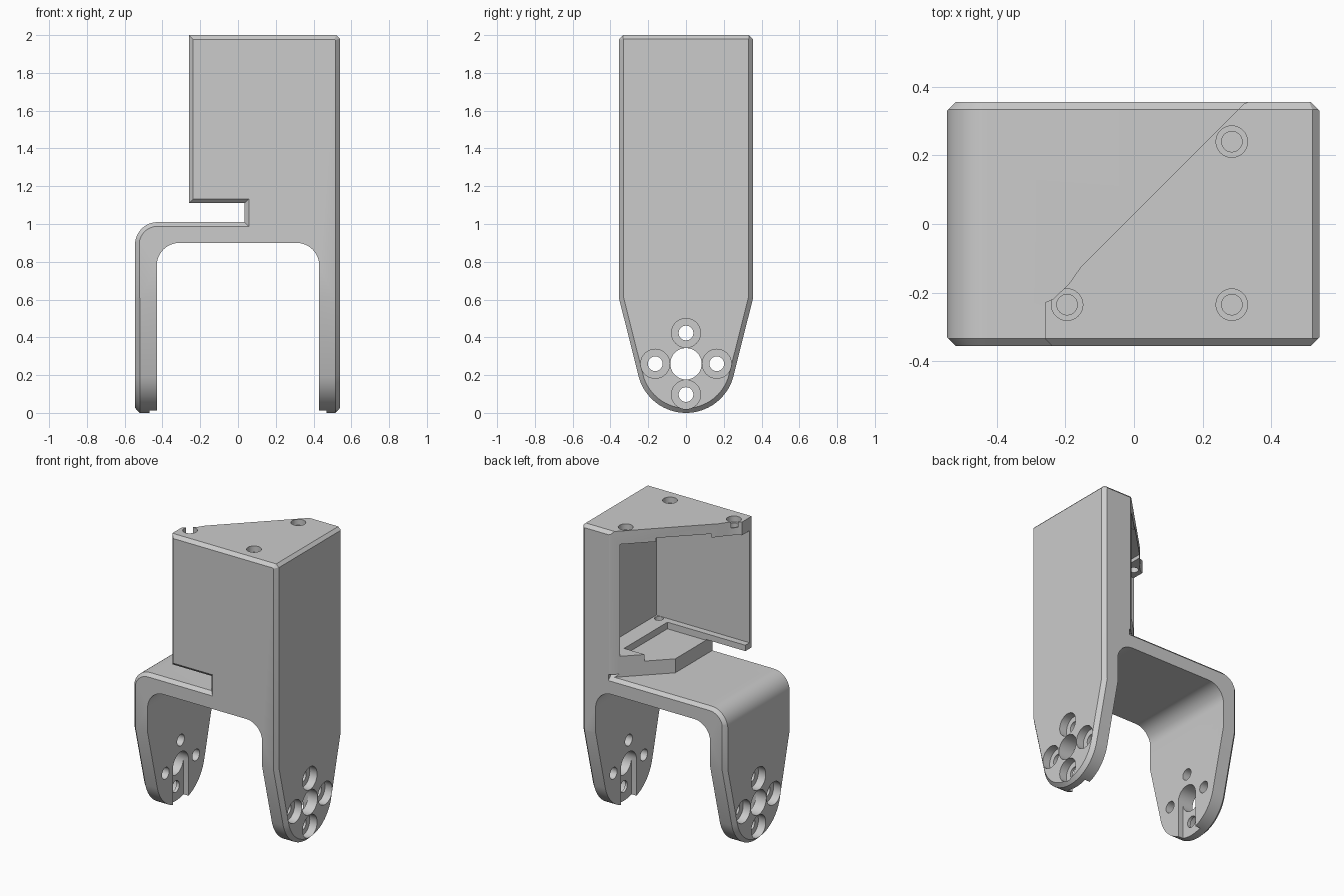
import bpy, bmesh
from math import cos, sin, pi, radians
from mathutils import Vector

if "Cube" in bpy.data.objects:
    bpy.data.objects.remove(bpy.data.objects["Cube"])


def inset(pts, d):
    """Mitred inward offset of a counter-clockwise outline."""
    out = []
    for i, p in enumerate(pts):
        p, a, b = Vector(p), Vector(pts[i - 1]), Vector(pts[(i + 1) % len(pts)])
        e1, e2 = (p - a).normalized(), (b - p).normalized()
        n1, n2 = Vector((-e1.y, e1.x)), Vector((-e2.y, e2.x))
        out.append(tuple(p + (n1 + n2) * d / (1 + n1.dot(n2))))
    return out


def prism(name, pts, axis, lo, hi, chamfer=0):
    """Extrude an outline along an axis, optionally chamfering both ends."""
    place = {'x': lambda u, v, h: (h, u, v),
             'y': lambda u, v, h: (u, h, v),
             'z': lambda u, v, h: (u, v, h)}[axis]
    if chamfer:
        small = inset(pts, chamfer)
        layers = [(small, lo), (pts, lo + chamfer), (pts, hi - chamfer), (small, hi)]
    else:
        layers = [(pts, lo), (pts, hi)]
    bm = bmesh.new()
    rings = [[bm.verts.new(place(u, v, h)) for u, v in ring] for ring, h in layers]
    n = len(pts)
    for r, s in zip(rings, rings[1:]):
        for i in range(n):
            j = (i + 1) % n
            bm.faces.new((r[i], r[j], s[j], s[i]))
    bm.faces.new(rings[0])
    bm.faces.new(rings[-1])
    bmesh.ops.recalc_face_normals(bm, faces=bm.faces)
    mesh = bpy.data.meshes.new(name)
    bm.to_mesh(mesh)
    bm.free()
    ob = bpy.data.objects.new(name, mesh)
    bpy.context.collection.objects.link(ob)
    return ob


def arc(cx, cy, r, a0, a1, n=12):
    return [(cx + r * cos(radians(a0 + (a1 - a0) * i / n)),
             cy + r * sin(radians(a0 + (a1 - a0) * i / n))) for i in range(n + 1)]


def circle(cx, cy, r, n=40):
    return [(cx + r * cos(2 * pi * i / n), cy + r * sin(2 * pi * i / n)) for i in range(n)]


def rect(u0, v0, u1, v1):
    return [(u0, v0), (u1, v0), (u1, v1), (u0, v1)]


def boolean(target, tool, op='DIFFERENCE'):
    tool.hide_render = True
    m = target.modifiers.new("cut", 'BOOLEAN')
    m.operation, m.solver, m.object = op, 'EXACT', tool
    bpy.context.view_layer.objects.active = target
    bpy.ops.object.modifier_apply(modifier=m.name)
    bpy.data.objects.remove(tool)


# front silhouette: fork envelope, slot and tower
front = [(-.5455, -.1), (.56, -.1), (.56, 1.96), (.52, 2), (-.26, 2), (-.26, 1.11),
         (.035, 1.11), (.035, 1.01)] + arc(-.4255, .89, .12, 90, 180)
bracket = prism("servo_bracket", front, 'y', -.355, .355, .022)

# side silhouette: tapered arms with round ends
side = [(.3555, .61), (.3555, 2.1), (-.3555, 2.1), (-.3555, .61)] + \
    arc(0, .26, .26, 195.5, 344.5, 32)
boolean(bracket, prism("side_limit", side, 'x', -.545, .54, .025), 'INTERSECT')

# fork opening with filleted corners
gap = [(-.43, -.2), (.43, -.2)] + arc(.31, .78, .12, 0, 90) + arc(-.31, .78, .12, 90, 180)
boolean(bracket, prism("fork_gap", gap, 'y', -1, 1))

# diagonal back of the tower
plan = [(-.7, .5), (-.7, -.225), (-.262, -.23), (-.235, -.218), (-.19, -.175),
        (-.155, -.125), (.32, .35), (.335, .357), (.335, .5)]
boolean(bracket, prism("diagonal_cut", plan, 'z', 1.01, 2.2))
boolean(bracket, prism("rear_chamfer", [(.313, 1.03), (.375, .968), (.375, 1.03)],
                       'x', .036, .335))

# tower cavity and its floor and ceiling recesses
boolean(bracket, prism("cavity", rect(-.6, -.31, .44, .31), 'z', 1.15, 1.91))
boolean(bracket, prism("floor_recess", rect(-.6, -.265, .325, .2), 'z', 1.105, 1.3))
boolean(bracket, prism("ceiling_recess", rect(-.125, -.265, .325, .15), 'z', 1.8, 1.935))

# screw holes in the top plate
for x, y in ((.285, .24), (.285, -.235), (-.195, -.235)):
    boolean(bracket, prism("screw_hole", circle(x, y, .03, 24), 'z', 1.85, 2.1))
    boolean(bracket, prism("screw_head", circle(x, y, .046, 32), 'z', 1.96, 2.1))
boolean(bracket, prism("floor_hole", circle(.4, -.28, .028, 24), 'z', .8, 1.3))

# horn slots on the inner arm faces, axle bore and bolt circle
boolean(bracket, prism("horn_slot", rect(-.083, -.2, .083, .26), 'x', -.468, .468))
boolean(bracket, prism("axle_bore", circle(0, .26, .083), 'x', -1, 1))
for k in range(4):
    y, z = .163 * cos(k * pi / 2), .26 + .163 * sin(k * pi / 2)
    boolean(bracket, prism("bolt_hole", circle(y, z, .039, 24), 'x', -1, 1))
    for lo, hi in ((-.7, -.49), (.485, .7)):
        boolean(bracket, prism("bolt_head", circle(y, z, .077), 'x', lo, hi))

bpy.ops.object.select_all(action='DESELECT')
bracket.select_set(True)
bpy.context.view_layer.objects.active = bracket
bpy.ops.object.shade_smooth_by_angle(angle=radians(20))
